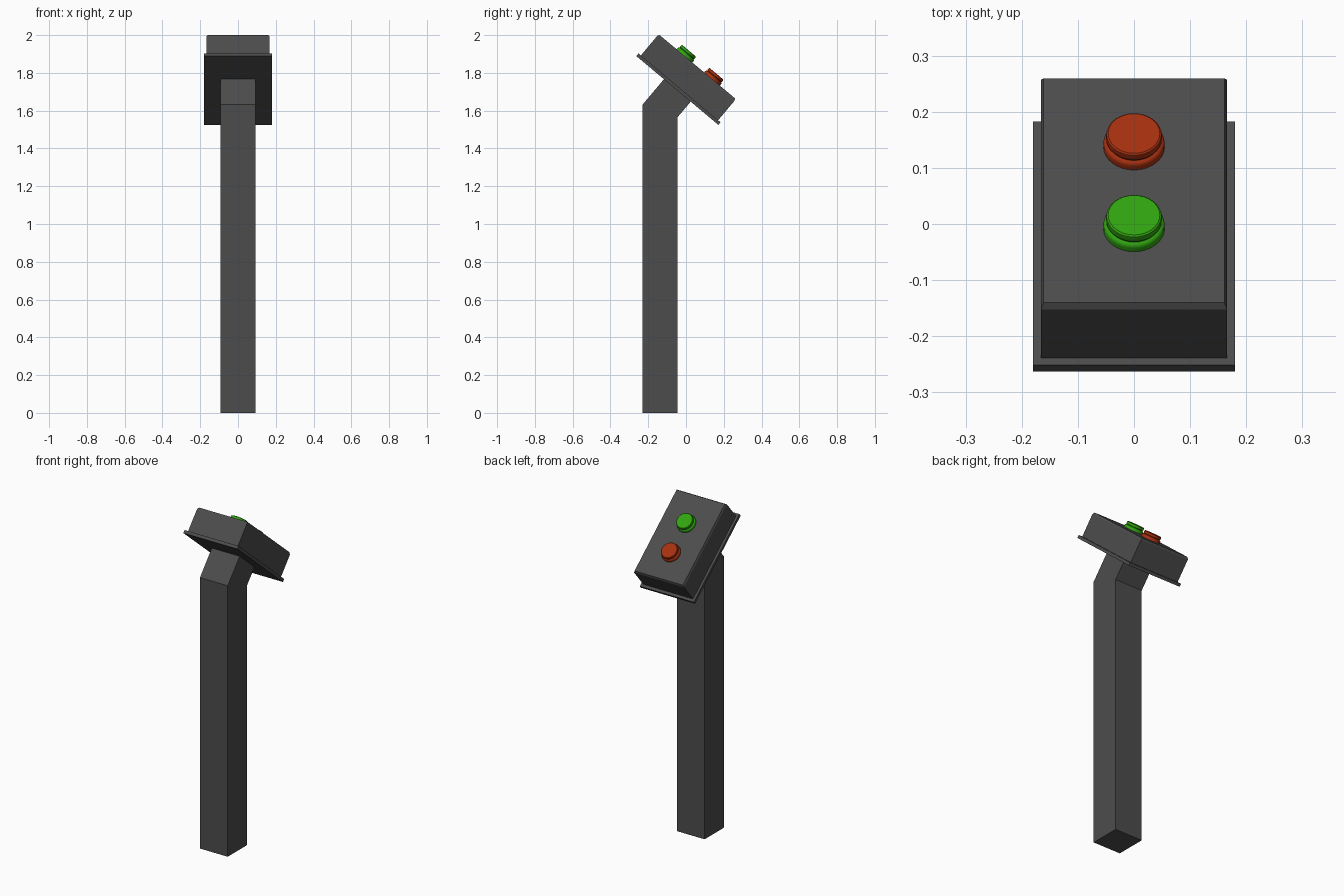
import bpy, bmesh, math
from mathutils import Matrix, Vector

if "Cube" in bpy.data.objects:
    bpy.data.objects.remove(bpy.data.objects["Cube"])

TILT = math.radians(-40)
# local frame of the tilted head: x across, y down the slope, z out of the panel
HEAD = Matrix.Translation((0, -0.046, 1.707)) @ Matrix.Rotation(TILT, 4, 'X')


def material(name, rgb):
    m = bpy.data.materials.new(name)
    m.diffuse_color = (*rgb, 1)
    m.use_nodes = True
    m.node_tree.nodes["Principled BSDF"].inputs["Base Color"].default_value = m.diffuse_color
    return m


GREY = material("dark grey", (0.073, 0.073, 0.073))
RED = material("button red", (0.38, 0.03, 0.005))
GREEN = material("button green", (0.03, 0.37, 0.005))


def finish(name, bm, mat, matrix=Matrix()):
    bmesh.ops.recalc_face_normals(bm, faces=bm.faces)
    bm.transform(matrix)
    me = bpy.data.meshes.new(name)
    bm.to_mesh(me)
    bm.free()
    me.materials.append(mat)
    ob = bpy.data.objects.new(name, me)
    bpy.context.collection.objects.link(ob)
    return ob


def loft(name, rings, mat, matrix=Matrix(), smooth=False):
    """Join rings of points into a closed solid with capped ends."""
    bm = bmesh.new()
    loops = [[bm.verts.new(p) for p in ring] for ring in rings]
    n = len(loops[0])
    for a, b in zip(loops, loops[1:]):
        for i in range(n):
            j = (i + 1) % n
            bm.faces.new((a[i], a[j], b[j], b[i]))
    bm.faces.new(loops[0])
    bm.faces.new(loops[-1])
    ob = finish(name, bm, mat, matrix)
    if smooth:
        bpy.context.view_layer.objects.active = ob
        ob.select_set(True)
        bpy.ops.object.shade_smooth_by_angle(angle=math.radians(35))
        ob.select_set(False)
    return ob


def rect(hx, hy, z):
    return [(-hx, -hy, z), (hx, -hy, z), (hx, hy, z), (-hx, hy, z)]


def circle(r, z, n=32):
    return [(r * math.cos(2 * math.pi * i / n), r * math.sin(2 * math.pi * i / n), z)
            for i in range(n)]


# post: square tube, mitred at the bend, ending inside the back plate
W = 0.0925
mitre = [(-W, -0.23, 1.632), (W, -0.23, 1.632), (W, -0.045, 1.565), (-W, -0.045, 1.565)]
base = [(x, y, 0) for x, y, z in mitre]
end = [HEAD @ Vector(p) for p in rect(W, W, 0.004)]
loft("post", [base, mitre, end], GREY)

# head: thin back plate and a chamfered box
loft("back_plate", [rect(0.18, 0.2835, 0), rect(0.18, 0.2835, 0.018)], GREY, HEAD)
loft("control_box", [rect(0.166, 0.267, 0.016), rect(0.166, 0.267, 0.153),
                     rect(0.161, 0.261, 0.1645)], GREY, HEAD)

# push buttons: rounded collar, groove and rounded cap
PROFILE = [(0.0545, -0.003), (0.0545, 0.010), (0.053, 0.014), (0.050, 0.0165),
           (0.047, 0.0175), (0.047, 0.020), (0.0495, 0.022), (0.050, 0.030),
           (0.049, 0.034), (0.046, 0.0365)]
for name, mat, u in (("green_button", GREEN, -0.088), ("red_button", RED, 0.102)):
    loft(name, [circle(r, z) for r, z in PROFILE], mat,
         HEAD @ Matrix.Translation((0, u, 0.1645)), smooth=True)
